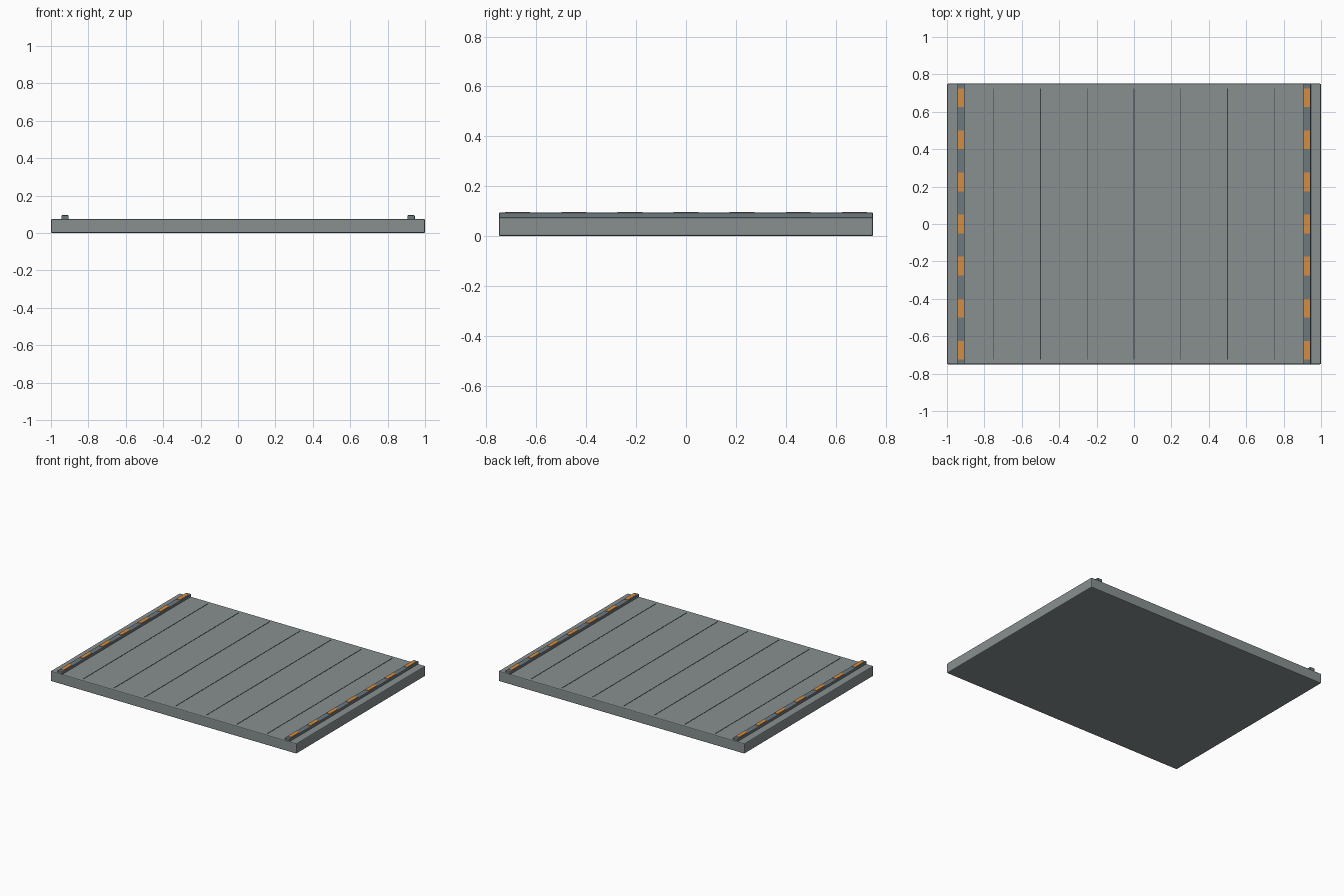
import bpy

if "Cube" in bpy.data.objects:
    bpy.data.objects.remove(bpy.data.objects["Cube"])


def material(name, rgb):
    m = bpy.data.materials.new(name)
    m.diffuse_color = (*rgb, 1)
    m.use_nodes = True
    m.node_tree.nodes["Principled BSDF"].inputs["Base Color"].default_value = m.diffuse_color
    return m


def box(name, lo, hi, mat, bevel=0.0):
    bpy.ops.mesh.primitive_cube_add(size=1, location=[(a + b) / 2 for a, b in zip(lo, hi)])
    ob = bpy.context.object
    ob.name = name
    ob.scale = [b - a for a, b in zip(lo, hi)]
    bpy.ops.object.transform_apply(location=False, rotation=False, scale=True)
    ob.data.materials.append(mat)
    if bevel:
        mod = ob.modifiers.new("edge_bevel", 'BEVEL')
        mod.width = bevel
        mod.segments = 2
    return ob


deck_mat = material("deck_grey", (0.25, 0.28, 0.28))
rail_mat = material("rail_grey", (0.15, 0.19, 0.21))
seam_mat = material("seam_dark", (0.04, 0.05, 0.055))
mark_mat = material("marker_orange", (0.65, 0.27, 0.06))

# Deck slab
box("deck_slab", (-1, -0.75, 0), (1, 0.75, 0.075), deck_mat, 0.006)

# Thin panel seams across the deck
for i in range(-3, 4):
    x = i * 0.25
    box(f"panel_seam_{i + 4}", (x - 0.0025, -0.725, 0.072), (x + 0.0025, 0.725, 0.0765), seam_mat)

# Edge rails with hazard markers
for side, s in (("left", -1), ("right", 1)):
    x = s * 0.925
    box(f"{side}_rail", (x - 0.02, -0.75, 0.072), (x + 0.02, 0.75, 0.094), rail_mat, 0.004)
    for j in range(-3, 4):
        y = j * 0.225
        box(f"{side}_marker_{j + 4}", (x - 0.015, y - 0.05, 0.09), (x + 0.015, y + 0.05, 0.097), mark_mat)
